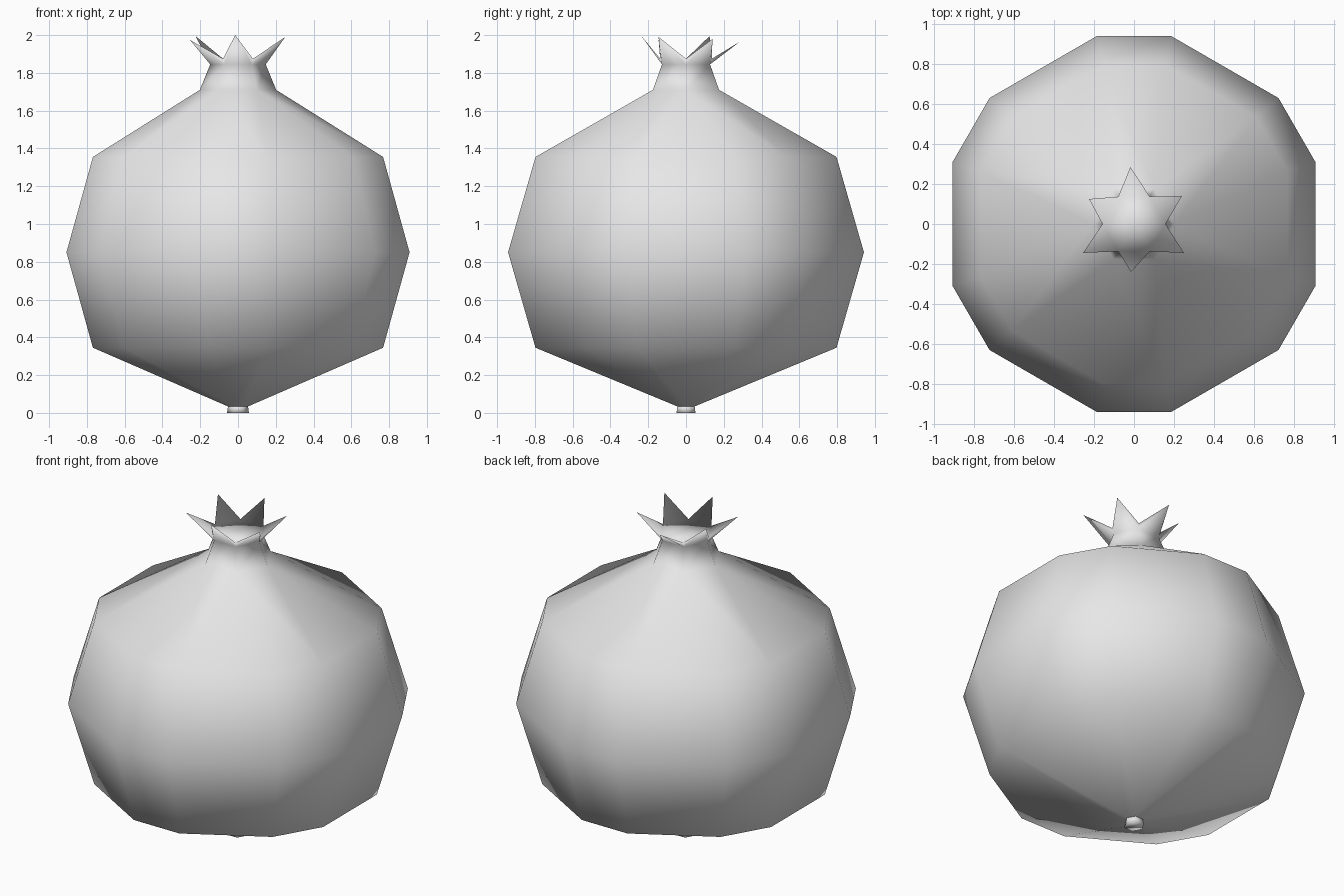
import bpy, bmesh
from math import cos, sin, radians

if "Cube" in bpy.data.objects:
    bpy.data.objects.remove(bpy.data.objects["Cube"])

grey = bpy.data.materials.new("plain grey")
grey.use_nodes = True
grey.diffuse_color = (0.8, 0.8, 0.8, 1)
grey.node_tree.nodes["Principled BSDF"].inputs["Base Color"].default_value = (0.8, 0.8, 0.8, 1)


def ring(bm, radius, z, half_gap=0):
    """Six corners, or twelve when each corner is split by half_gap degrees."""
    offsets = (-half_gap, half_gap) if half_gap else (0,)
    return [bm.verts.new((radius * cos(radians(60 * k + o)), radius * sin(radians(60 * k + o)), z))
            for k in range(6) for o in offsets]


def bridge(bm, low, high):
    n = len(low)
    for i in range(n):
        j = (i + 1) % n
        bm.faces.new((low[i], low[j], high[j], high[i]))


def bridge_split(bm, six, twelve):
    """Join a hexagon to a ring with split corners."""
    for k in range(6):
        n = (k + 1) % 6
        bm.faces.new((six[k], twelve[2 * k], twelve[2 * k + 1]))
        bm.faces.new((six[k], twelve[2 * k + 1], twelve[2 * n], six[n]))


def finish(bm, name):
    bmesh.ops.recalc_face_normals(bm, faces=bm.faces)
    for f in bm.faces:
        f.smooth = True
    mesh = bpy.data.meshes.new(name)
    bm.to_mesh(mesh)
    bm.free()
    mesh.materials.append(grey)
    obj = bpy.data.objects.new(name, mesh)
    bpy.context.collection.objects.link(obj)


# Fruit body: three wide rings closing to a small base and a neck
bm = bmesh.new()
base = ring(bm, 0.055, 0.035)
lower = ring(bm, 0.812, 0.345, 18.9)
middle = ring(bm, 0.96, 0.85, 18.9)
upper = ring(bm, 0.812, 1.355, 18.9)
shoulder = ring(bm, 0.202, 1.71)
neck = ring(bm, 0.147, 1.845)
notch = ring(bm, 0.158, 1.875)
bm.faces.new(base)
bridge_split(bm, base, lower)
bridge(bm, lower, middle)
bridge(bm, middle, upper)
bridge_split(bm, shoulder, upper)
bridge(bm, shoulder, neck)

# Crown: pointed petals flaring from the neck around a flat floor
tips = [(0.24, 0.14, 1.98), (-0.018, 0.285, 1.965), (-0.225, 0.125, 1.995),
        (-0.255, -0.145, 1.975), (-0.015, -0.24, 2.0), (0.25, -0.145, 1.99)]
centre = bm.verts.new((0, 0, 1.87))
for k, tip in enumerate(tips):
    n = (k + 1) % 6
    t = bm.verts.new(tip)
    bm.faces.new((neck[k], neck[n], t))
    bm.faces.new((neck[k], t, notch[k]))
    bm.faces.new((neck[n], notch[n], t))
    bm.faces.new((notch[k], t, notch[n]))
    bm.faces.new((notch[k], notch[n], centre))
finish(bm, "fruit")

# Short stem under the fruit
bm = bmesh.new()
bottom = ring(bm, 0.058, 0)
top = ring(bm, 0.052, 0.04)
bm.faces.new(bottom)
bm.faces.new(top)
bridge(bm, bottom, top)
finish(bm, "stem")
